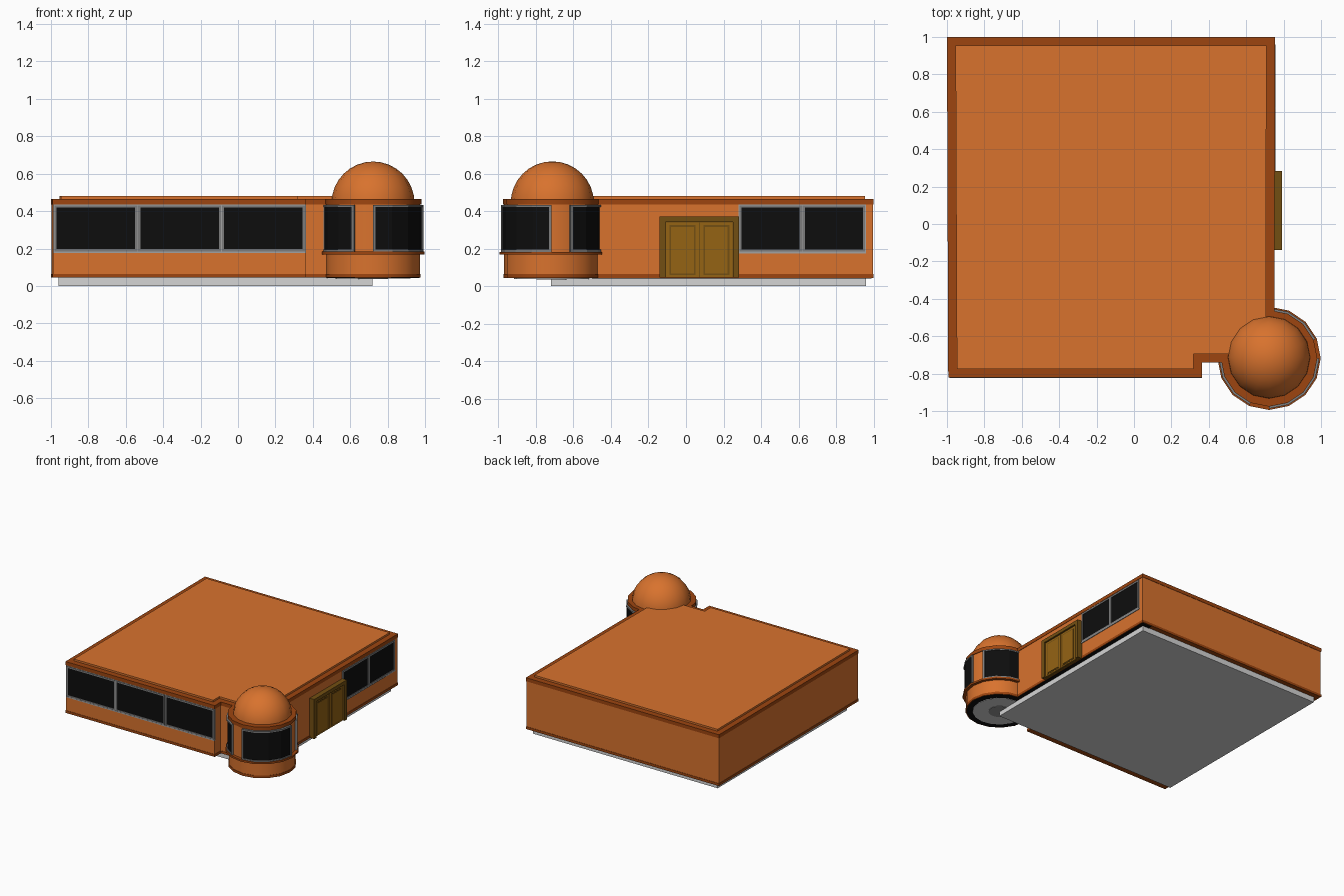
import bpy, bmesh, math

if "Cube" in bpy.data.objects:
    bpy.data.objects.remove(bpy.data.objects["Cube"])


def mat(name, rgb):
    m = bpy.data.materials.new(name)
    m.diffuse_color = (*rgb, 1)
    m.use_nodes = True
    m.node_tree.nodes["Principled BSDF"].inputs["Base Color"].default_value = m.diffuse_color
    return m


ORANGE = mat("orange wall", (0.69, 0.17, 0.027))
TRIM = mat("dark orange trim", (0.34, 0.06, 0.005))
GREY = mat("light grey base", (0.66, 0.66, 0.66))
FRAME = mat("grey frame", (0.20, 0.20, 0.20))
SILL = mat("pale frame", (0.36, 0.36, 0.36))
GLASS = mat("black glass", (0.004, 0.004, 0.004))
DOOR = mat("door wood", (0.30, 0.125, 0.007))
DOORF = mat("dark door wood", (0.17, 0.078, 0.006))
SHADE = mat("mid grey", (0.30, 0.30, 0.30))

CX, CY, STEP = 0.722, -0.718, 22.5


def finish(bm, name, material, smooth=False):
    bmesh.ops.recalc_face_normals(bm, faces=bm.faces)
    me = bpy.data.meshes.new(name)
    bm.to_mesh(me)
    bm.free()
    me.materials.append(material)
    ob = bpy.data.objects.new(name, me)
    bpy.context.collection.objects.link(ob)
    if smooth:
        bpy.ops.object.select_all(action='DESELECT')
        ob.select_set(True)
        bpy.context.view_layer.objects.active = ob
        bpy.ops.object.shade_smooth_by_angle(angle=math.radians(35))
    return ob


def prism(name, pts, z0, z1, material, smooth=False):
    bm = bmesh.new()
    lo = [bm.verts.new((x, y, z0)) for x, y in pts]
    hi = [bm.verts.new((x, y, z1)) for x, y in pts]
    bm.faces.new(lo)
    bm.faces.new(hi)
    for i in range(len(pts)):
        j = (i + 1) % len(pts)
        bm.faces.new((lo[i], lo[j], hi[j], hi[i]))
    return finish(bm, name, material, smooth)


def box(name, x0, x1, y0, y1, z0, z1, material):
    return prism(name, [(x0, y0), (x1, y0), (x1, y1), (x0, y1)], z0, z1, material)


def polar(r, a):
    a = math.radians(a)
    return CX + r * math.cos(a), CY + r * math.sin(a)


def drum(name, r, z0, z1, material):
    return prism(name, [polar(r, STEP * i) for i in range(16)], z0, z1, material, True)


def on_facet(r, a):
    # point on the flat sides of the 16-sided tower
    off = (a % STEP) - STEP / 2
    return polar(r * math.cos(math.radians(STEP / 2)) / math.cos(math.radians(off)), a)


def arc(name, a0, a1, r0, r1, z0, z1, material):
    angs = [a0] + [STEP * k for k in range(-8, 9) if a0 + .1 < STEP * k < a1 - .1] + [a1]
    pts = [on_facet(r1, a) for a in angs] + [on_facet(r0, a) for a in reversed(angs)]
    return prism(name, pts, z0, z1, material)


def outline(d):
    # building plan, inset by d, with the corner running into the tower
    return [(-0.99 + d, -0.817 + d), (0.36 - d, -0.817 + d), (0.36 - d, -0.738 + d),
            (0.60, -0.738 + d), (0.70, -0.60), (0.748 - d, -0.50),
            (0.751 - d, 0.997 - d), (-0.997 + d, 0.997 - d)]


# Main building
box("foundation_slab", -0.96, 0.718, -0.72, 0.96, 0, 0.048, GREY)
prism("main_walls", outline(0), 0.046, 0.46, ORANGE)
prism("bottom_trim", outline(-0.003), 0.044, 0.064, TRIM)
prism("roof_trim", outline(-0.003), 0.436, 0.465, TRIM)
prism("roof", outline(0.043), 0.46, 0.48, ORANGE)
box("right_underside", 0.66, 0.748, -0.5, 0.99, 0.041, 0.046, GLASS)

# Tower
drum("tower_underside_ring", 0.248, 0.042, 0.047, GLASS)
drum("tower_underside", 0.20, 0.039, 0.046, GREY)
drum("tower_underside_centre", 0.08, 0.036, 0.046, SHADE)
drum("tower_wall", 0.252, 0.046, 0.46, ORANGE)
drum("tower_bottom_trim", 0.255, 0.044, 0.064, TRIM)
drum("tower_ledge", 0.276, 0.168, 0.183, TRIM)
drum("tower_top_trim", 0.258, 0.436, 0.465, TRIM)

# Dome
bm = bmesh.new()
bmesh.ops.create_uvsphere(bm, u_segments=16, v_segments=16, radius=0.222)
bmesh.ops.bisect_plane(bm, geom=bm.verts[:] + bm.edges[:] + bm.faces[:],
                       plane_co=(0, 0, 0.005), plane_no=(0, 0, 1), clear_inner=True)
bmesh.ops.translate(bm, verts=bm.verts, vec=(CX, CY + 0.005, 0.443))
finish(bm, "dome", ORANGE, True)

# Curved tower windows
for i, (a0, a1) in enumerate([(-178, -112.5), (-90, 0), (22.5, 88)]):
    n = "tower_window_%d_" % i
    arc(n + "glass", a0 + 1, a1 - 1, 0.245, 0.263, 0.185, 0.428, GLASS)
    arc(n + "bottom", a0, a1, 0.245, 0.269, 0.182, 0.194, FRAME)
    arc(n + "top", a0, a1, 0.245, 0.269, 0.421, 0.432, FRAME)
    arc(n + "left", a0, a0 + 3, 0.245, 0.269, 0.194, 0.421, FRAME)
    arc(n + "right", a1 - 3, a1, 0.245, 0.269, 0.194, 0.421, FRAME)


# Flat windows: u runs along the wall
def wall_box(side, name, u0, u1, z0, z1, out, m):
    if side == "front":
        box(name, u0, u1, -0.817 - out, -0.81, z0, z1, m)
    else:
        box(name, 0.74, 0.7505 + out, u0, u1, z0, z1, m)


def window(side, name, u0, u1):
    z0, z1, w = 0.184, 0.43, 0.012
    wall_box(side, name + "_glass", u0 + w, u1 - w, z0 + w, z1 - w, 0.002, GLASS)
    wall_box(side, name + "_left", u0, u0 + w, z0, z1, 0.005, FRAME)
    wall_box(side, name + "_right", u1 - w, u1, z0, z1, 0.005, FRAME)
    wall_box(side, name + "_bottom", u0 + w, u1 - w, z0, z0 + w, 0.005, FRAME)
    wall_box(side, name + "_top", u0 + w, u1 - w, z1 - w, z1, 0.005, FRAME)


for i in range(3):
    window("front", "front_window_%d" % i, -0.982 + 0.448 * i, -0.538 + 0.448 * i)
for i in range(2):
    window("right", "right_window_%d" % i, 0.285 + 0.337 * i, 0.618 + 0.337 * i)
for side, u0, u1 in (("front", -0.987, 0.363), ("right", 0.28, 0.96)):
    wall_box(side, side + "_window_surround", u0, u1, 0.176, 0.435, 0.001, SILL)
    wall_box(side, side + "_sill", u0, u1, 0.175, 0.184, 0.006, SILL)

# Double door
box("door_back", 0.745, 0.772, -0.135, 0.28, 0.045, 0.365, DOORF)
box("door_lintel", 0.745, 0.79, -0.14, 0.283, 0.342, 0.37, DOORF)
for n, y0, y1 in (("left", -0.14, -0.108), ("right", 0.251, 0.283)):
    box("door_jamb_" + n, 0.745, 0.79, y0, y1, 0.045, 0.342, DOORF)
for i in range(2):
    y0 = -0.106 + 0.18 * i
    y1 = y0 + 0.175
    n = "door_leaf_%d" % i
    box(n, 0.745, 0.778, y0, y1, 0.047, 0.34, DOOR)
    box(n + "_groove", 0.745, 0.780, y0 + 0.018, y1 - 0.018, 0.058, 0.325, DOORF)
    box(n + "_panel", 0.745, 0.783, y0 + 0.027, y1 - 0.027, 0.067, 0.316, DOOR)
